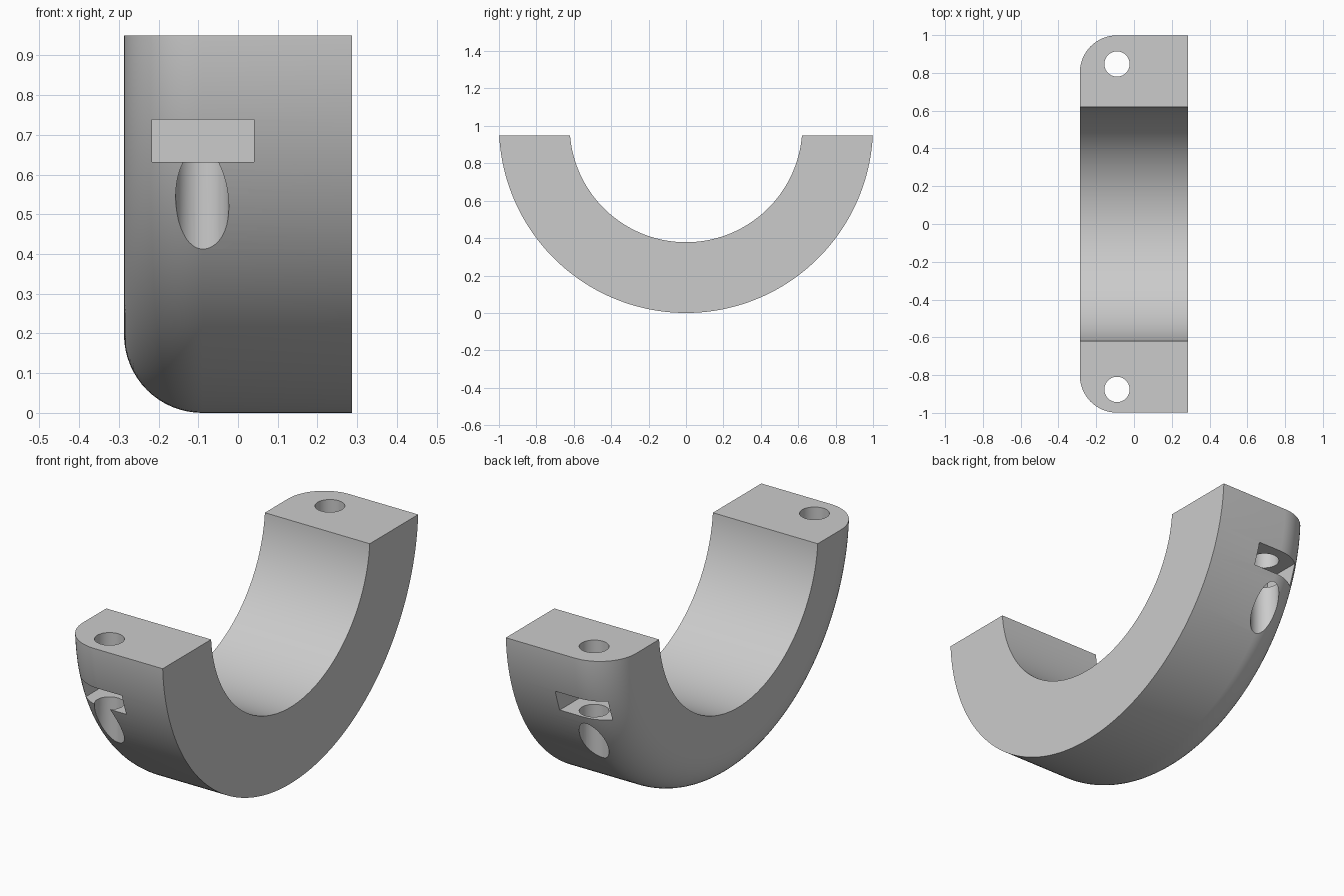
import bpy, bmesh
from math import pi, sin, cos, radians
from mathutils import Vector

old = bpy.data.objects.get("Cube")
if old:
    bpy.data.objects.remove(old, do_unlink=True)

OUTER, INNER, HALF_WIDTH, FILLET = 1.0, 0.622, 0.287, 0.197
TOP, HOLE_X, HOLE_R = 0.95, -0.09, 0.067

grey = bpy.data.materials.new("light grey")
grey.use_nodes = True
colour = (0.6, 0.6, 0.6, 1)
grey.diffuse_color = colour
grey.node_tree.nodes["Principled BSDF"].inputs["Base Color"].default_value = colour

# Cross-section (x, radius) with one rounded outer edge
profile = [(-HALF_WIDTH, INNER), (HALF_WIDTH, INNER), (HALF_WIDTH, OUTER)]
for i in range(17):
    a = radians(90) * i / 16
    profile.append((FILLET - HALF_WIDTH - FILLET * sin(a),
                    OUTER - FILLET + FILLET * cos(a)))

# Half ring: sweep the section about the x axis, trim the ends flat and cap them
bm = bmesh.new()
verts = [bm.verts.new((x, -r, OUTER)) for x, r in profile]
edges = [bm.edges.new((verts[i - 1], v)) for i, v in enumerate(verts)]
bmesh.ops.spin(bm, geom=verts + edges, cent=(0, 0, OUTER), axis=(1, 0, 0),
               angle=pi, steps=120)
bmesh.ops.bisect_plane(bm, geom=bm.verts[:] + bm.edges[:] + bm.faces[:],
                       plane_co=Vector((0, 0, TOP)), plane_no=Vector((0, 0, 1)),
                       clear_outer=True)
bmesh.ops.holes_fill(bm, edges=[e for e in bm.edges if e.is_boundary], sides=0)
bmesh.ops.recalc_face_normals(bm, faces=bm.faces[:])
mesh = bpy.data.meshes.new("half_ring_clamp")
bm.to_mesh(mesh)
bm.free()
mesh.materials.append(grey)
ring = bpy.data.objects.new("half_ring_clamp", mesh)
bpy.context.collection.objects.link(ring)


def cut(cutter):
    """Subtract a helper from the ring and discard it."""
    cutter.hide_render = True
    cutter.data.materials.append(grey)
    mod = ring.modifiers.new("cut", "BOOLEAN")
    mod.operation = "DIFFERENCE"
    mod.solver = "EXACT"
    mod.object = cutter
    bpy.context.view_layer.objects.active = ring
    bpy.ops.object.modifier_apply(modifier=mod.name)
    bpy.data.objects.remove(cutter, do_unlink=True)


# Bolt hole and square nut slot at each end
NUT, SLOT_LOW, SLOT_HIGH = 0.128, 0.632, 0.738
for side, y in ((-1, -0.876), (1, 0.847)):
    bpy.ops.mesh.primitive_cylinder_add(vertices=48, radius=HOLE_R, depth=1.4,
                                        location=(HOLE_X, y, 0.6))
    cut(bpy.context.object)
    inner_y, outer_y = y - side * NUT, side * 1.2
    bpy.ops.mesh.primitive_cube_add(
        size=1, location=(HOLE_X + 0.002, (inner_y + outer_y) / 2,
                          (SLOT_LOW + SLOT_HIGH) / 2))
    slot = bpy.context.object
    slot.scale = (2 * NUT, abs(outer_y - inner_y), SLOT_HIGH - SLOT_LOW)
    bpy.context.view_layer.update()
    cut(slot)

# Smooth curved surfaces, sharp edges
bpy.ops.object.select_all(action="DESELECT")
ring.select_set(True)
bpy.context.view_layer.objects.active = ring
bpy.ops.object.shade_smooth_by_angle(angle=radians(30))
